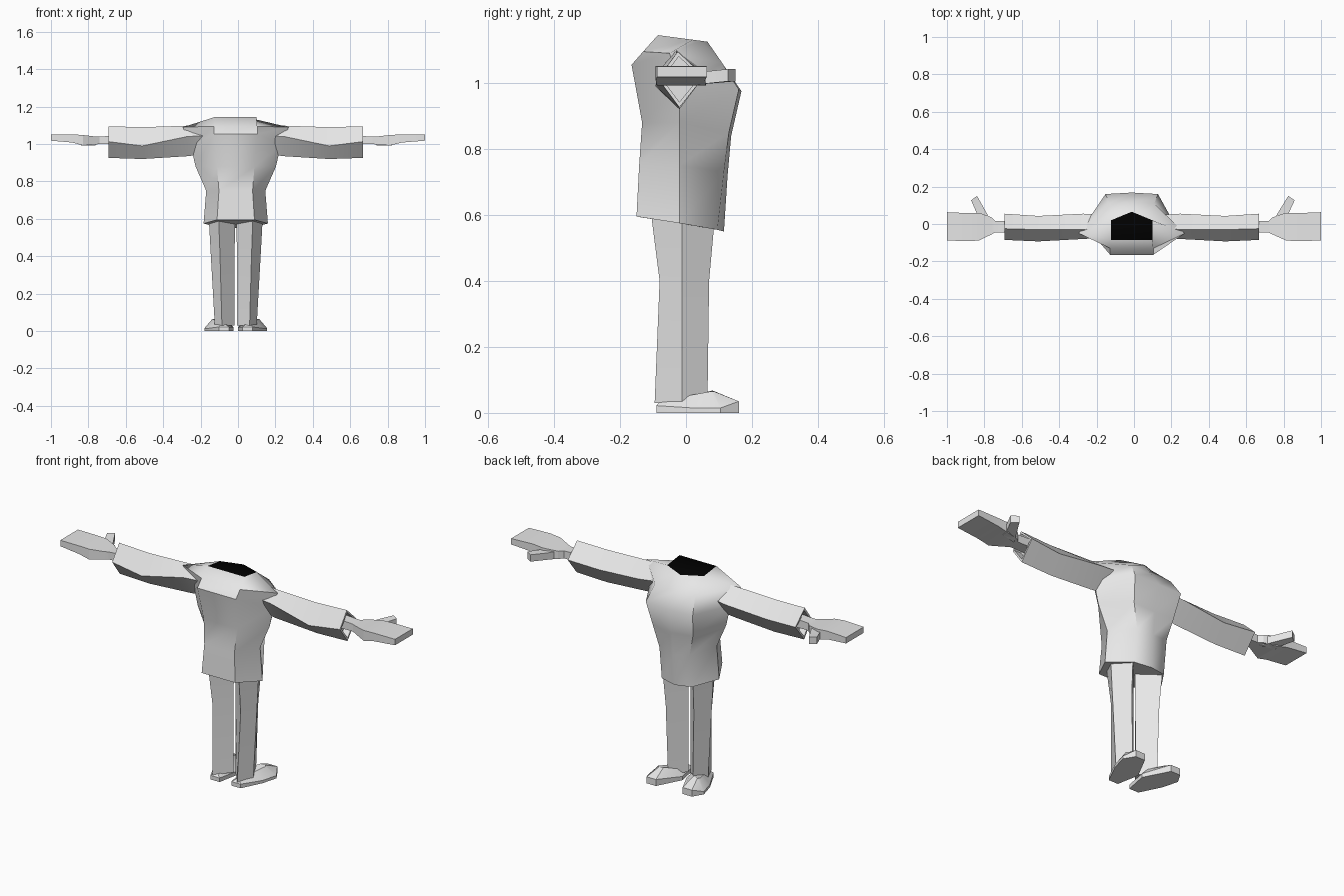
import bpy, bmesh, math

if "Cube" in bpy.data.objects:
    bpy.data.objects.remove(bpy.data.objects["Cube"])

CX = -0.012  # mirror plane of the body


def material(name, rgb):
    m = bpy.data.materials.new(name)
    m.diffuse_color = (*rgb, 1)
    m.use_nodes = True
    m.node_tree.nodes["Principled BSDF"].inputs["Base Color"].default_value = m.diffuse_color
    return m


GREY = material("light_grey", (0.8, 0.8, 0.8))
BLACK = material("black", (0.0, 0.0, 0.0))


def loft(name, rings, top=GREY, angle=40):
    """Skin a list of equal-length point rings and cap both ends."""
    bm = bmesh.new()
    vs = [[bm.verts.new(p) for p in r] for r in rings]
    n = len(vs[0])
    for a, b in zip(vs, vs[1:]):
        for i in range(n):
            j = (i + 1) % n
            bm.faces.new((a[i], a[j], b[j], b[i]))
    bm.faces.new(vs[0])
    cap = bm.faces.new(vs[-1])
    if top is not GREY:
        cap.material_index = 1
    bmesh.ops.recalc_face_normals(bm, faces=bm.faces)
    me = bpy.data.meshes.new(name)
    bm.to_mesh(me)
    bm.free()
    me.materials.append(GREY)
    if top is not GREY:
        me.materials.append(top)
    ob = bpy.data.objects.new(name, me)
    bpy.context.collection.objects.link(ob)
    bpy.ops.object.select_all(action='DESELECT')
    ob.select_set(True)
    bpy.context.view_layer.objects.active = ob
    bpy.ops.object.shade_smooth_by_angle(angle=math.radians(angle))
    return ob


def torso_ring(back, side, front, mid):
    """Seven points from half-width, y, z of each corner and y, z of the middle."""
    half = [back, side, front]
    right = [(CX + u, y, z) for u, y, z in half]
    left = [(CX - u, y, z) for u, y, z in reversed(half)]
    return right + [(CX, *mid)] + left


# Loose shirt with a black neck opening
loft("shirt_body", [
    torso_ring((.10, -.15, .595), (.172, -.02, .575), (.09, .095, .555), (.115, .55)),
    torso_ring((.09, -.142, .75), (.158, -.02, .75), (.09, .115, .73), (.126, .72)),
    torso_ring((.10, -.133, .88), (.215, -.02, .88), (.12, .13, .85), (.137, .84)),
    torso_ring((.115, -.165, 1.055), (.24, -.02, .99), (.14, .16, .98), (.168, .975)),
    torso_ring((.115, -.13, 1.095), (.283, -.05, 1.09), (.12, .11, 1.06), (.115, 1.05)),
    torso_ring((.11, -.085, 1.145), (.11, .02, 1.131), (.055, .043, 1.128), (.065, 1.125)),
], top=BLACK, angle=50)


def diamond(x, top, back, bottom, front):
    return [(x, *top), (x, *back), (x, *bottom), (x, *front)]


for side, s in (("left", -1), ("right", 1)):
    def mx(u):
        return CX + s * u

    # Diamond sleeve, with a recessed cuff at the end
    loft(side + "_sleeve", [
        diamond(mx(.17), (-.02, 1.10), (-.075, 1.045), (-.02, .945), (.05, 1.04)),
        diamond(mx(.26), (-.03, 1.098), (-.08, 1.04), (-.02, .935), (.055, 1.03)),
        diamond(mx(.50), (-.03, 1.09), (-.093, .99), (-.02, .92), (.043, 1.01)),
        diamond(mx(.68), (-.025, 1.095), (-.085, 1.013), (-.02, .926), (.055, 1.02)),
        diamond(mx(.68), (-.022, 1.08), (-.073, 1.013), (-.02, .942), (.043, 1.02)),
        diamond(mx(.64), (-.022, 1.08), (-.073, 1.013), (-.02, .942), (.043, 1.02)),
    ], angle=30)

    # Flat hand running from wrist to fingertips
    stretch = (1.0 + s * -CX - .72) / .28

    def hx(u):
        return mx(.72 + (u - .72) * stretch)

    def slab(x, y0, y1, z0, z1):
        return [(x, y0, z0), (x, y1, z0), (x, y1, z1), (x, y0, z1)]

    loft(side + "_hand", [
        slab(hx(.63), -.045, .015, 1.0, 1.045),
        slab(hx(.73), -.045, .015, 1.0, 1.04),
        slab(hx(.75), -.055, .035, .998, 1.04),
        slab(hx(.82), -.088, .06, .992, 1.048),
        slab(hx(.88), -.092, .058, 1.008, 1.052),
        slab(hx(1.0), -.088, .063, 1.018, 1.05),
    ], angle=20)

    # Thumb pointing forwards and outwards
    def thumb(a, b, z0, z1):
        return [(hx(a[0]), a[1], z0), (hx(b[0]), b[1], z0),
                (hx(b[0]), b[1], z1), (hx(a[0]), a[1], z1)]

    loft(side + "_thumb", [
        thumb((.75, .01), (.83, .03), .992, 1.035),
        thumb((.785, .07), (.835, .06), .998, 1.035),
        thumb((.832, .15), (.865, .127), 1.005, 1.042),
    ], angle=20)

    # Four-sided trouser leg: outer, back, inner and front corners
    legs = [(.03, .112, .074, -.095, .006, .065),
            (.40, .133, .084, -.08, .006, .07),
            (.62, .145, .092, -.108, .004, .09)]
    loft(side + "_leg", [
        [(mx(o), -.012, z), (mx(m), yb, z), (mx(i), -.012, z), (mx(m), yf, z)]
        for z, o, m, yb, i, yf in legs], angle=30)

    # Turned-out shoe: sole, rim and raised instep
    sole = [(.035, -.09), (.09, -.09), (.145, .02), (.168, .105),
            (.135, .16), (.08, .16), (.012, .03)]
    rim = [.022, .022, .015, .015, .035, .035, .02]
    instep = [(.05, -.08, .032), (.08, -.08, .032), (.105, .02, .055),
              (.125, .075, .065), (.115, .085, .065), (.09, .08, .068), (.045, .03, .055)]
    loft(side + "_shoe", [
        [(mx(u), y, 0) for u, y in sole],
        [(mx(u), y, z) for (u, y), z in zip(sole, rim)],
        [(mx(u), y, z) for u, y, z in instep],
    ], angle=30)
